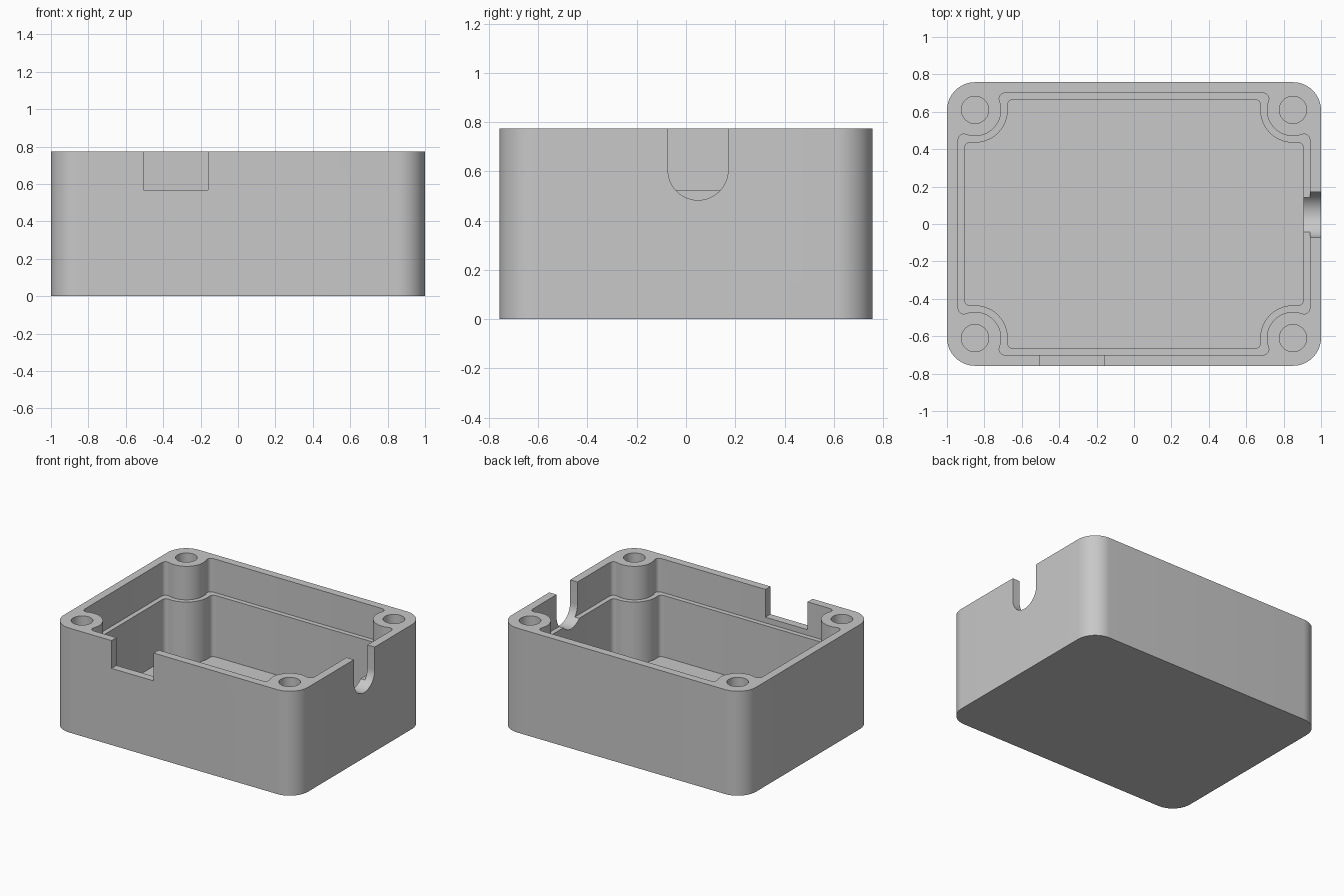
import bpy, bmesh
from math import pi, sin, cos, sqrt, atan2, radians

if "Cube" in bpy.data.objects:
    bpy.data.objects.remove(bpy.data.objects["Cube"], do_unlink=True)

HX, HY, HEIGHT = 1.0, 0.758, 0.773      # outer half sizes and height
BX, BY = 0.85, 0.61                     # screw boss centres
LEDGE, FLOOR = 0.525, 0.07

grey = bpy.data.materials.new("grey plastic")
grey.use_nodes = True
colour = (0.58, 0.58, 0.58, 1)
grey.diffuse_color = colour
grey.node_tree.nodes["Principled BSDF"].inputs["Base Color"].default_value = colour


def arc(cx, cy, r, a0, a1, n):
    return [(cx + r * cos(a0 + (a1 - a0) * i / n), cy + r * sin(a0 + (a1 - a0) * i / n))
            for i in range(n + 1)]


def mirrored(corner):
    """Repeat a +x +y corner path in all four quadrants, counterclockwise."""
    out = []
    for sx, sy in ((1, 1), (-1, 1), (-1, -1), (1, -1)):
        path = [(x * sx, y * sy) for x, y in corner]
        out += path if sx * sy > 0 else path[::-1]
    return out


def pocket_outline(lx, ly, r, f=0.03):
    """Rectangle with round boss cut-outs and small blends where they meet the walls."""
    side_y = BY - sqrt((r + f) ** 2 - (lx - f - BX) ** 2)
    end_x = BX - sqrt((r + f) ** 2 - (ly - f - BY) ** 2)
    a = atan2(side_y - BY, lx - f - BX)
    b = atan2(ly - f - BY, end_x - BX)
    path = arc(lx - f, side_y, f, 0, a + pi, 8)
    path += arc(BX, BY, r, a, b - 2 * pi, 24)[1:-1]
    path += arc(end_x, ly - f, f, b - pi, pi / 2, 8)
    return mirrored(path)


def prism(name, outline, lo, hi, axis="z"):
    """Extrude an outline along z, or a (y, z) outline along x."""
    place = (lambda u, v, w: (u, v, w)) if axis == "z" else (lambda u, v, w: (w, u, v))
    bm = bmesh.new()
    low = [bm.verts.new(place(u, v, lo)) for u, v in outline]
    high = [bm.verts.new(place(u, v, hi)) for u, v in outline]
    bm.faces.new(low)
    bm.faces.new(high)
    for i in range(len(low)):
        j = (i + 1) % len(low)
        bm.faces.new((low[i], low[j], high[j], high[i]))
    bmesh.ops.recalc_face_normals(bm, faces=bm.faces)
    mesh = bpy.data.meshes.new(name)
    bm.to_mesh(mesh)
    bm.free()
    mesh.materials.append(grey)
    obj = bpy.data.objects.new(name, mesh)
    bpy.context.collection.objects.link(obj)
    return obj


# Outer body with rounded vertical corners
R = 0.15
body = prism("enclosure_body", mirrored(arc(HX - R, HY - R, R, 0, pi / 2, 16)), 0, HEIGHT)

# Cutters: stepped pocket, screw holes, front notch and side cable notch
cutters = [
    prism("upper_pocket", pocket_outline(0.94, 0.70, 0.14), LEDGE, 1),
    prism("lower_pocket", pocket_outline(0.905, 0.665, 0.175), FLOOR, 1.1),
]
for sx in (-1, 1):
    for sy in (-1, 1):
        cutters.append(prism("screw_hole", arc(sx * BX, sy * BY, 0.073, 0, 2 * pi, 32)[:-1], 0.2, 1))
cutters.append(prism("front_notch", [(-0.505, -0.9), (-0.16, -0.9), (-0.16, -0.6), (-0.505, -0.6)],
                     0.567, 1))
u_shape = arc(0.049, 0.605, 0.122, pi, 2 * pi, 24) + [(0.171, 1), (-0.073, 1)]
cutters.append(prism("cable_notch", u_shape, 0.8, 1.1, axis="x"))

# Apply the cuts and remove the cutters
bpy.context.view_layer.objects.active = body
body.select_set(True)
for cutter in cutters:
    cutter.hide_render = True
    mod = body.modifiers.new(cutter.name, "BOOLEAN")
    mod.operation = "DIFFERENCE"
    mod.solver = "EXACT"
    mod.object = cutter
    bpy.ops.object.modifier_apply(modifier=mod.name)
    bpy.data.objects.remove(cutter, do_unlink=True)

bpy.ops.object.shade_smooth_by_angle(angle=radians(30))
